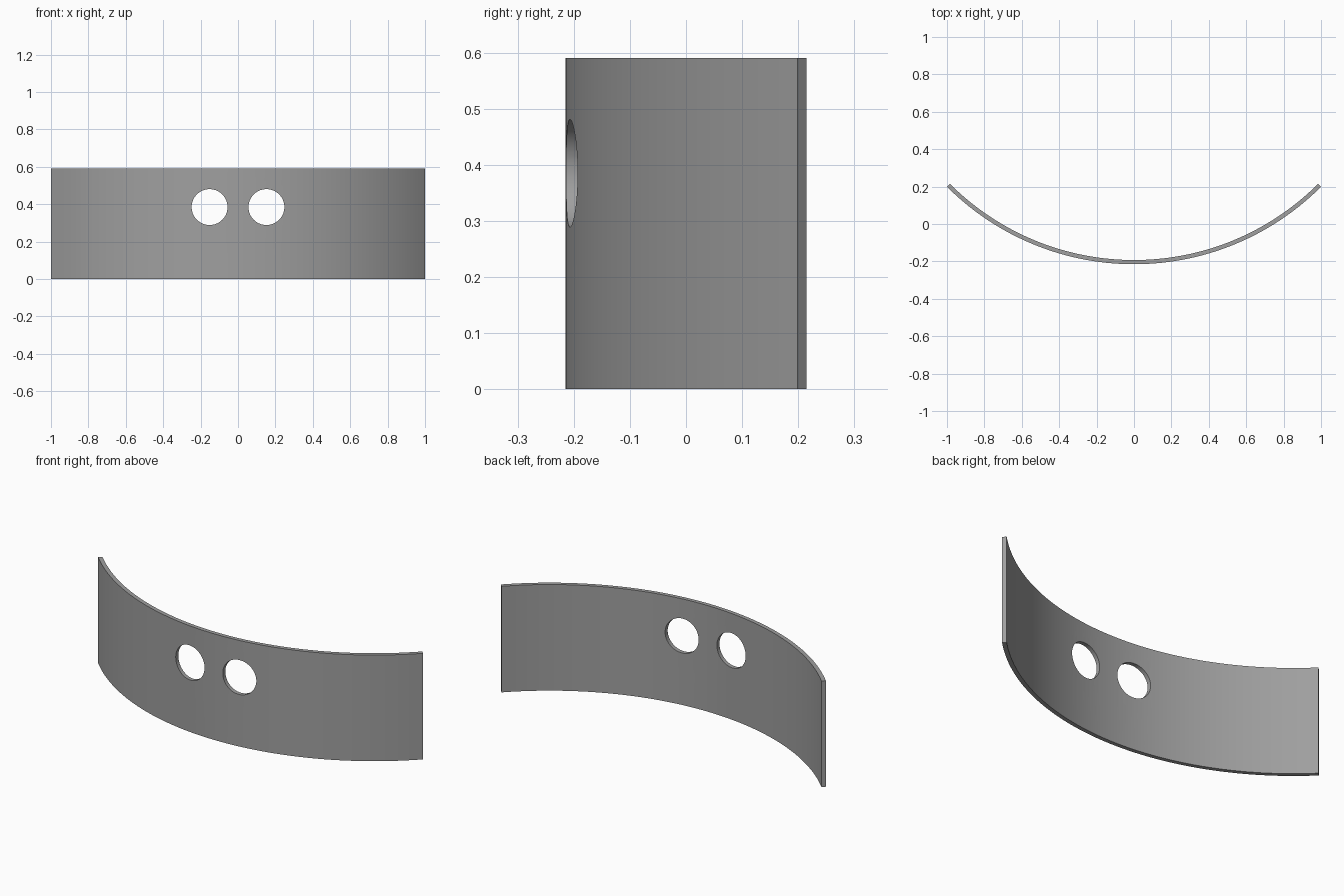
import bpy, bmesh, math

if "Cube" in bpy.data.objects:
    bpy.data.objects.remove(bpy.data.objects["Cube"])

R = math.sqrt(2)          # outer radius of the quarter-circle band
T = 0.0224                # wall thickness
H = 0.59                  # height
CY = R - 0.2151           # arc centre on y
SEGS = 72

grey = bpy.data.materials.new("grey")
grey.diffuse_color = (0.35, 0.35, 0.35, 1)
grey.use_nodes = True
grey.node_tree.nodes["Principled BSDF"].inputs["Base Color"].default_value = grey.diffuse_color

# Curved panel: arc profile extruded upward
bm = bmesh.new()
angles = [math.radians(-45 + 90 * i / SEGS) for i in range(SEGS + 1)]
outer = [(R * math.sin(a), CY - R * math.cos(a), 0) for a in angles]
inner = [((R - T) * math.sin(a), CY - (R - T) * math.cos(a), 0) for a in reversed(angles)]
base = bm.faces.new([bm.verts.new(p) for p in outer + inner])
top = bmesh.ops.extrude_face_region(bm, geom=[base])["geom"]
bmesh.ops.translate(bm, vec=(0, 0, H), verts=[g for g in top if isinstance(g, bmesh.types.BMVert)])
bmesh.ops.recalc_face_normals(bm, faces=bm.faces)
mesh = bpy.data.meshes.new("curved_panel")
bm.to_mesh(mesh)
bm.free()
panel = bpy.data.objects.new("curved_panel", mesh)
bpy.context.collection.objects.link(panel)
mesh.materials.append(grey)

# Two round holes through the front
cutters = []
for side in (-1, 1):
    bpy.ops.mesh.primitive_cylinder_add(vertices=64, radius=0.096, depth=0.3,
                                        location=(side * 0.152, -0.2, 0.385),
                                        rotation=(math.pi / 2, 0, 0))
    cutter = bpy.context.object
    cutter.name = "hole_cutter"
    cutter.hide_render = True
    cutter.data.materials.append(grey)
    mod = panel.modifiers.new("hole", 'BOOLEAN')
    mod.operation = 'DIFFERENCE'
    mod.solver = 'EXACT'
    mod.object = cutter
    cutters.append(cutter)

# Apply the cuts, then smooth the curved walls
bpy.ops.object.select_all(action='DESELECT')
bpy.context.view_layer.objects.active = panel
panel.select_set(True)
for mod in list(panel.modifiers):
    bpy.ops.object.modifier_apply(modifier=mod.name)
for cutter in cutters:
    bpy.data.objects.remove(cutter)
bpy.ops.object.shade_smooth_by_angle(angle=math.radians(30))
